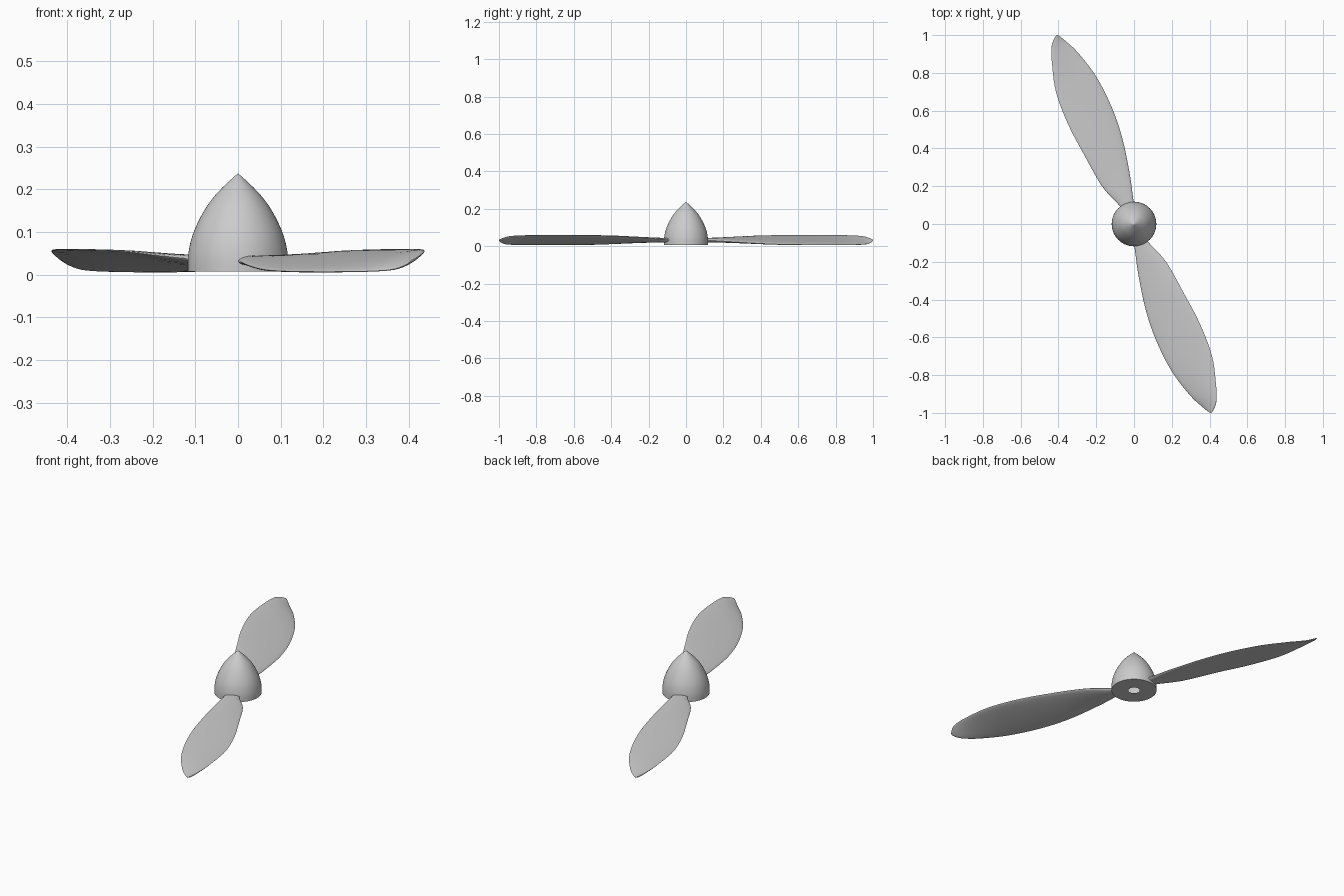
import bpy, bmesh, math

if "Cube" in bpy.data.objects:
    bpy.data.objects.remove(bpy.data.objects["Cube"])


def smooth_table(table, steps):
    """Catmull-Rom resampling of a list of rows."""
    out = []
    n = len(table)
    for i in range(n - 1):
        a, b = table[max(i - 1, 0)], table[i]
        c, d = table[i + 1], table[min(i + 2, n - 1)]
        for k in range(steps):
            t = k / steps
            out.append([0.5 * (2 * q + (r - p) * t + (2 * p - 5 * q + 4 * r - s) * t * t
                               + (3 * q - p - 3 * r + s) * t ** 3)
                        for p, q, r, s in zip(a, b, c, d)])
    out.append(list(table[-1]))
    return out


def loft(name, rings, caps, angle):
    """Skin closed rings of points into one smooth mesh."""
    bm = bmesh.new()
    rows = [[bm.verts.new(p) for p in ring] for ring in rings]
    n = len(rows[0])
    for a, b in zip(rows, rows[1:]):
        for i in range(n):
            j = (i + 1) % n
            bm.faces.new((a[i], a[j], b[j], b[i]))
    if caps:
        bm.faces.new(rows[0])
        bm.faces.new(rows[-1])
    bmesh.ops.remove_doubles(bm, verts=bm.verts, dist=1e-5)
    bmesh.ops.recalc_face_normals(bm, faces=bm.faces)
    mesh = bpy.data.meshes.new(name)
    bm.to_mesh(mesh)
    bm.free()
    obj = bpy.data.objects.new(name, mesh)
    bpy.context.collection.objects.link(obj)
    bpy.ops.object.select_all(action='DESELECT')
    obj.select_set(True)
    bpy.context.view_layer.objects.active = obj
    bpy.ops.object.shade_smooth_by_angle(angle=math.radians(angle))
    return obj


# Spinner: pointed ogive, flat base ring with a shaft hole
ogive = smooth_table([(0.118, 0.008), (0.117, 0.045), (0.109, 0.085), (0.093, 0.125),
                      (0.068, 0.168), (0.037, 0.204), (0.0, 0.238)], 4)
profile = [(0.03, 0.008)] + ogive
N = 64
loft("spinner", [[(r * math.cos(2 * math.pi * i / N), r * math.sin(2 * math.pi * i / N), z)
                  for i in range(N)] for r, z in profile], False, 35)

# Blade stations: radius, mid offset, half width, half rise, half thickness
stations = [(0.09, -0.005, 0.036, 0.001, 0.012), (0.13, -0.005, 0.043, 0.002, 0.012),
            (0.25, 0.001, 0.080, 0.010, 0.012), (0.44, -0.005, 0.110, 0.021, 0.011),
            (0.62, -0.002, 0.124, 0.025, 0.010), (0.80, 0.003, 0.114, 0.026, 0.009),
            (0.95, 0.004, 0.075, 0.025, 0.008), (1.03, 0.007, 0.042, 0.021, 0.007),
            (1.065, 0.003, 0.019, 0.011, 0.005), (1.079, -0.002, 0.004, 0.002, 0.002)]
AX, AY = 0.380, -0.925   # blade axis in plan
MID_Z, SEG = 0.033, 28


def make_blade(name, sign):
    rings = []
    for r, mid, half, rise, thick in smooth_table(stations, 5):
        ring = []
        for k in range(SEG):
            u = math.cos(2 * math.pi * k / SEG)
            v = math.sin(2 * math.pi * k / SEG)
            s = mid + half * u
            ring.append((sign * (AX * r - AY * s), sign * (AY * r + AX * s),
                         MID_Z + rise * u + thick * v))
        rings.append(ring)
    return loft(name, rings, True, 50)


# Two blades, half a turn apart
make_blade("front_blade", 1)
make_blade("back_blade", -1)
